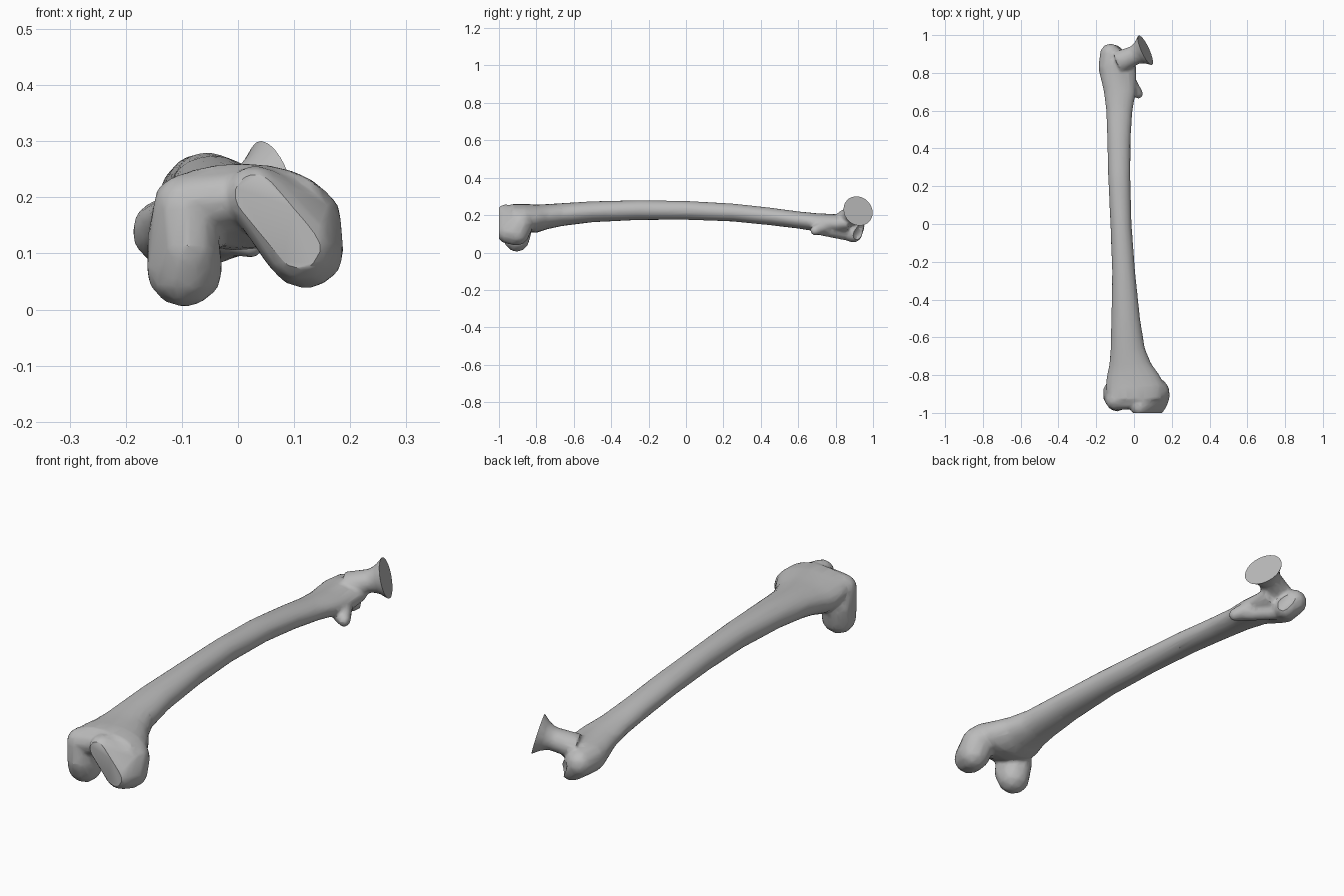
import bpy, bmesh, math
from mathutils import Vector, Matrix

if "Cube" in bpy.data.objects:
    bpy.data.objects.remove(bpy.data.objects["Cube"], do_unlink=True)

GREY = (0.5, 0.5, 0.5, 1)
bone = bpy.data.materials.new("bone grey")
bone.use_nodes = True
bone.diffuse_color = GREY
bone.node_tree.nodes["Principled BSDF"].inputs["Base Color"].default_value = GREY


def add_object(name, bm):
    bmesh.ops.recalc_face_normals(bm, faces=bm.faces)
    mesh = bpy.data.meshes.new(name)
    bm.to_mesh(mesh)
    bm.free()
    mesh.materials.append(bone)
    obj = bpy.data.objects.new(name, mesh)
    bpy.context.collection.objects.link(obj)
    return obj


def loft(name, rings, u, v, sides=20):
    """Skin elliptical rings given as (centre, radius along u, radius along v)."""
    bm = bmesh.new()
    loops = []
    for centre, ru, rv in rings:
        angles = [math.tau * i / sides for i in range(sides)]
        loops.append([bm.verts.new(centre + u * ru * math.cos(a) + v * rv * math.sin(a))
                      for a in angles])
    for low, high in zip(loops, loops[1:]):
        for i in range(sides):
            j = (i + 1) % sides
            bm.faces.new((low[i], low[j], high[j], high[i]))
    bm.faces.new(loops[0])
    bm.faces.new(loops[-1])
    return add_object(name, bm)


def hull(name, balls):
    """Wrap a tight skin round a few balls given as (x, y, z, radius)."""
    bm = bmesh.new()
    for x, y, z, r in balls:
        bmesh.ops.create_icosphere(bm, subdivisions=2, radius=r,
                                   matrix=Matrix.Translation((x, y, z)))
    out = bmesh.ops.convex_hull(bm, input=bm.verts[:])
    extra = {g for g in out["geom_interior"] + out["geom_unused"]
             if isinstance(g, bmesh.types.BMVert)}
    bmesh.ops.delete(bm, geom=list(extra), context="VERTS")
    return add_object(name, bm)


# Shaft: y, left edge, right edge, bottom, top
SHAFT = [
    (-0.93, -0.14, 0.15, 0.14, 0.26), (-0.86, -0.15, 0.165, 0.11, 0.26),
    (-0.8, -0.143, 0.135, 0.105, 0.257), (-0.74, -0.13, 0.092, 0.125, 0.259),
    (-0.66, -0.124, 0.058, 0.142, 0.264), (-0.5, -0.12, 0.032, 0.162, 0.274),
    (-0.25, -0.116, 0.006, 0.174, 0.28), (0, -0.125, -0.013, 0.175, 0.276),
    (0.25, -0.137, -0.019, 0.166, 0.262), (0.45, -0.142, -0.018, 0.146, 0.24),
    (0.6, -0.147, -0.008, 0.128, 0.22), (0.7, -0.16, 0.01, 0.112, 0.21),
    (0.8, -0.182, 0.012, 0.1, 0.205), (0.87, -0.17, 0.01, 0.11, 0.205),
]
X, Z = Vector((1, 0, 0)), Vector((0, 0, 1))
rings = [(Vector(((a + b) / 2, y, (lo + hi) / 2)), (b - a) / 2, (hi - lo) / 2)
         for y, a, b, lo, hi in SHAFT]
shaft = loft("femur", rings, X, Z)

# Neck flaring out to the cut where the ball was
cut_centre = Vector((0.06, 0.92, 0.222))
normal = Vector((0.87, 0.4, 0.26)).normalized()
across = Z.cross(normal).normalized()
upward = normal.cross(across)
NECK = [(0.03, 0.1, 0.094), (0, 0.087, 0.083), (-0.03, 0.063, 0.058),
        (-0.06, 0.051, 0.046), (-0.1, 0.054, 0.047), (-0.16, 0.06, 0.05)]
neck = loft("neck", [(cut_centre + normal * d, a, b) for d, a, b in NECK], across, upward)

# Rounded ends
parts = [
    neck,
    hull("outer_condyle", [(-0.095, -0.905, 0.073, 0.07), (-0.095, -0.93, 0.185, 0.058),
                           (-0.1, -0.885, 0.13, 0.064), (-0.09, -0.935, 0.11, 0.058)]),
    hull("inner_condyle", [(0.122, -0.905, 0.105, 0.069), (0.11, -0.95, 0.11, 0.065),
                           (0.03, -0.965, 0.205, 0.053), (0.115, -0.885, 0.155, 0.072)]),
    hull("condyle_bridge", [(-0.09, -0.93, 0.19, 0.055), (0.04, -0.925, 0.205, 0.055)]),
    hull("greater_trochanter", [(-0.13, 0.83, 0.14, 0.06), (-0.125, 0.9, 0.14, 0.056),
                                (-0.085, 0.895, 0.1, 0.048), (-0.13, 0.72, 0.15, 0.03)]),
    hull("trochanter_crest", [(-0.08, 0.85, 0.1, 0.035), (0.0, 0.7, 0.125, 0.03)]),
    hull("lesser_trochanter", [(0.022, 0.69, 0.118, 0.027), (-0.02, 0.74, 0.14, 0.04)]),
]

# Join all parts into one skin
bpy.ops.object.select_all(action="DESELECT")
for obj in parts + [shaft]:
    obj.select_set(True)
bpy.context.view_layer.objects.active = shaft
bpy.ops.object.join()


def modify(kind, **settings):
    mod = shaft.modifiers.new(kind.lower(), kind)
    for key, value in settings.items():
        setattr(mod, key, value)
    bpy.ops.object.modifier_apply(modifier=mod.name)


modify("REMESH", mode="VOXEL", voxel_size=0.008)
modify("SMOOTH", factor=0.5, iterations=5)

# Hollow between neck and trochanter
fossa = hull("fossa_cutter", [(-0.05, 0.965, 0.13, 0.05), (-0.03, 0.93, 0.09, 0.04)])
fossa.hide_render = True
modify("BOOLEAN", operation="DIFFERENCE", object=fossa, solver="EXACT")
bpy.data.objects.remove(fossa, do_unlink=True)
modify("DECIMATE", ratio=0.12)

# Flat cuts on the neck and the inner condyle
bm = bmesh.new()
bm.from_mesh(shaft.data)
for point, direction in ((cut_centre, normal), (Vector((0, -1, 0)), Vector((0, -1, 0)))):
    cut = bmesh.ops.bisect_plane(bm, geom=bm.verts[:] + bm.edges[:] + bm.faces[:],
                                 plane_co=point, plane_no=direction, clear_outer=True)
    rim = [g for g in cut["geom_cut"] if isinstance(g, bmesh.types.BMEdge)]
    bmesh.ops.holes_fill(bm, edges=rim, sides=0)
bmesh.ops.recalc_face_normals(bm, faces=bm.faces)
bm.to_mesh(shaft.data)
bm.free()

shaft.data.materials.clear()
shaft.data.materials.append(bone)
for face in shaft.data.polygons:
    face.material_index = 0
bpy.ops.object.shade_smooth_by_angle(angle=math.radians(38))
